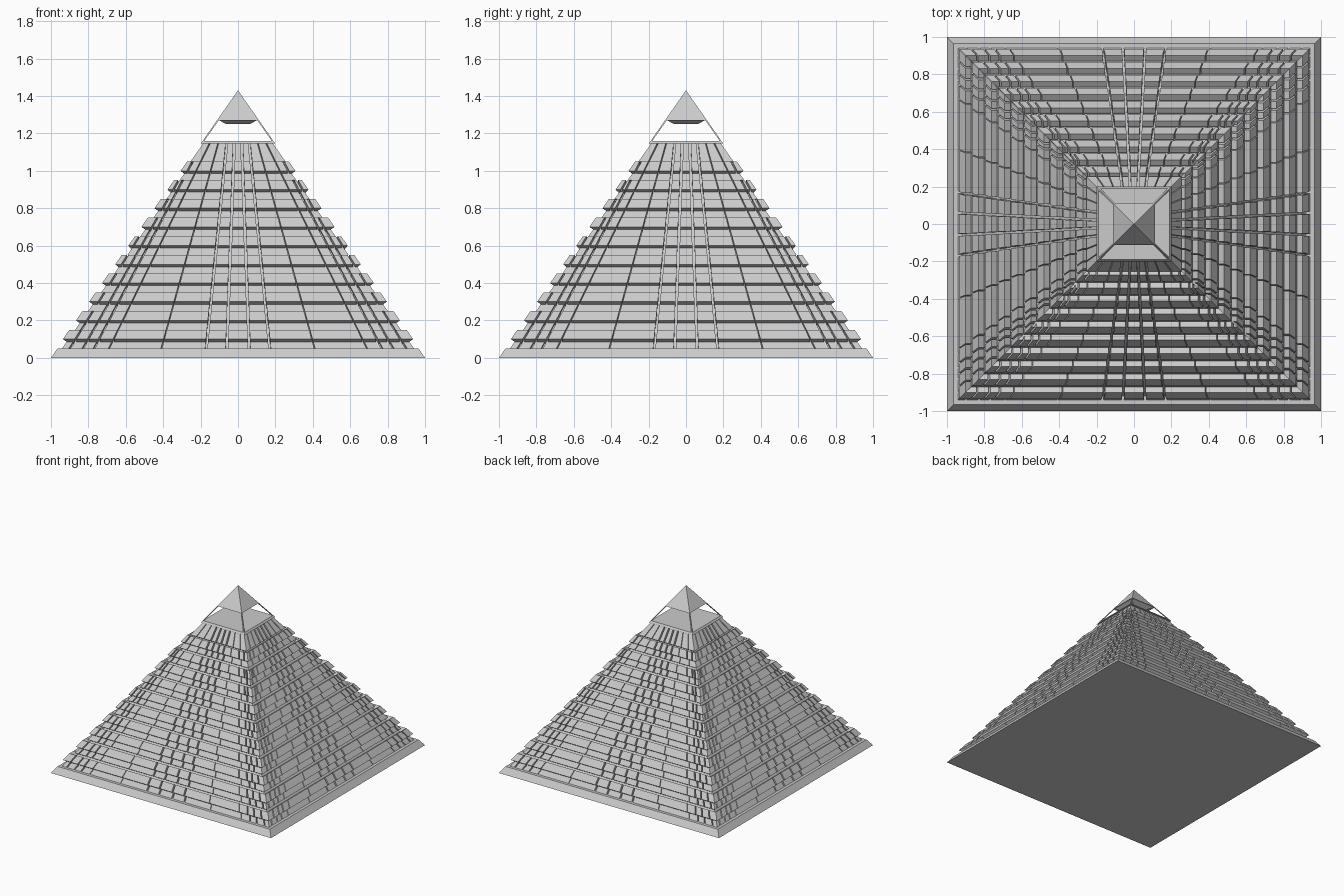
import bpy, bmesh, math
from mathutils import Matrix, Vector

if "Cube" in bpy.data.objects:
    bpy.data.objects.remove(bpy.data.objects["Cube"])

H = 1.43                      # apex height
N = Vector((H, 1.0)).normalized()   # outward normal of a face (outward, up)


def half(z):
    return 1 - z / H


def finish(bm, name):
    bmesh.ops.recalc_face_normals(bm, faces=bm.faces)
    me = bpy.data.meshes.new(name)
    bm.to_mesh(me)
    bm.free()
    ob = bpy.data.objects.new(name, me)
    bpy.context.collection.objects.link(ob)
    return ob


def hexa(bm, p):
    # p: four lower then four upper corners
    v = [bm.verts.new(c) for c in p]
    for f in ((0, 1, 2, 3), (4, 5, 6, 7), (0, 1, 5, 4),
              (1, 2, 6, 5), (2, 3, 7, 6), (3, 0, 4, 7)):
        bm.faces.new([v[i] for i in f])


def frustum(name, z0, h0, z1, h1):
    bm = bmesh.new()
    sq = ((-1, -1), (1, -1), (1, 1), (-1, 1))
    hexa(bm, [(x * h, y * h, z) for z, h in ((z0, h0), (z1, h1)) for x, y in sq])
    return finish(bm, name)


# Joints on one half face: x low down, x high up, gap width
JOINTS = [(.06, .02, .012), (.17, .06, .012), (.41, .105, .005), (.69, .15, .006),
          (.77, .19, .010), (.83, .203, .010), (.90, .217, .010)]


def joint_x(j, z):
    return j[0] + (j[1] - j[0]) * (z - .05) / 1.10


def course(name, z0, z1, inset, depth=.05):
    bm = bmesh.new()
    use = [j for j in JOINTS if joint_x(j, z1) < half(z1) - inset - .022]
    # signed joints from left to right; None marks a mitred corner
    marks = [None] + [(-1, j) for j in reversed(use)] + [(1, j) for j in use] + [None]

    def edge(mark, z, d, side):
        if mark is None:
            return side * d
        return mark[0] * joint_x(mark[1], z) - side * mark[1][2] / 2

    for k in range(4):
        rot = Matrix.Rotation(k * math.pi / 2, 3, 'Z')
        for a, b in zip(marks, marks[1:]):
            pts = []
            for z in (z0, z1):
                d = half(z) - inset
                di, zi = d - N.x * depth, z - N.y * depth
                pts += [(edge(a, z, d, -1), -d, z), (edge(b, z, d, 1), -d, z),
                        (edge(b, z, di, 1), -di, zi), (edge(a, z, di, -1), -di, zi)]
            hexa(bm, [rot @ Vector(p) for p in pts])
    return finish(bm, name)


# Plinth and solid core
frustum("plinth", 0, 1, .05, half(.05))
frustum("core", .04, half(.04) - .045, 1.15, half(1.15) - .045)

# Alternating recessed and projecting block courses
for i in range(1, 21):
    z = .05 * i
    if i % 2:
        course("recessed_course", z, z + .05, .024)
    else:
        course("projecting_course", z, z + .05, -.006)
course("upper_course", 1.05, 1.15, .012)

# Deck under the floating cap
frustum("deck", 1.145, half(1.145), 1.16, half(1.16))

# Thin corner struts carrying the cap
bm = bmesh.new()
w = .009
for sx in (-1, 1):
    for sy in (-1, 1):
        pts = []
        for z in (1.155, 1.275):
            h = half(z)
            pts += [(sx * h, sy * h, z), (sx * (h - w), sy * h, z),
                    (sx * (h - w), sy * (h - w), z), (sx * h, sy * (h - w), z)]
        hexa(bm, pts)
finish(bm, "corner_struts")

# Capstone with tapered underside
frustum("cap_underside", 1.25, .065, 1.27, .10)
bpy.ops.mesh.primitive_cone_add(vertices=4, radius1=half(1.27) * math.sqrt(2), radius2=0,
                                depth=H - 1.27, location=(0, 0, (H + 1.27) / 2),
                                rotation=(0, 0, math.pi / 4))
bpy.context.object.name = "capstone"
